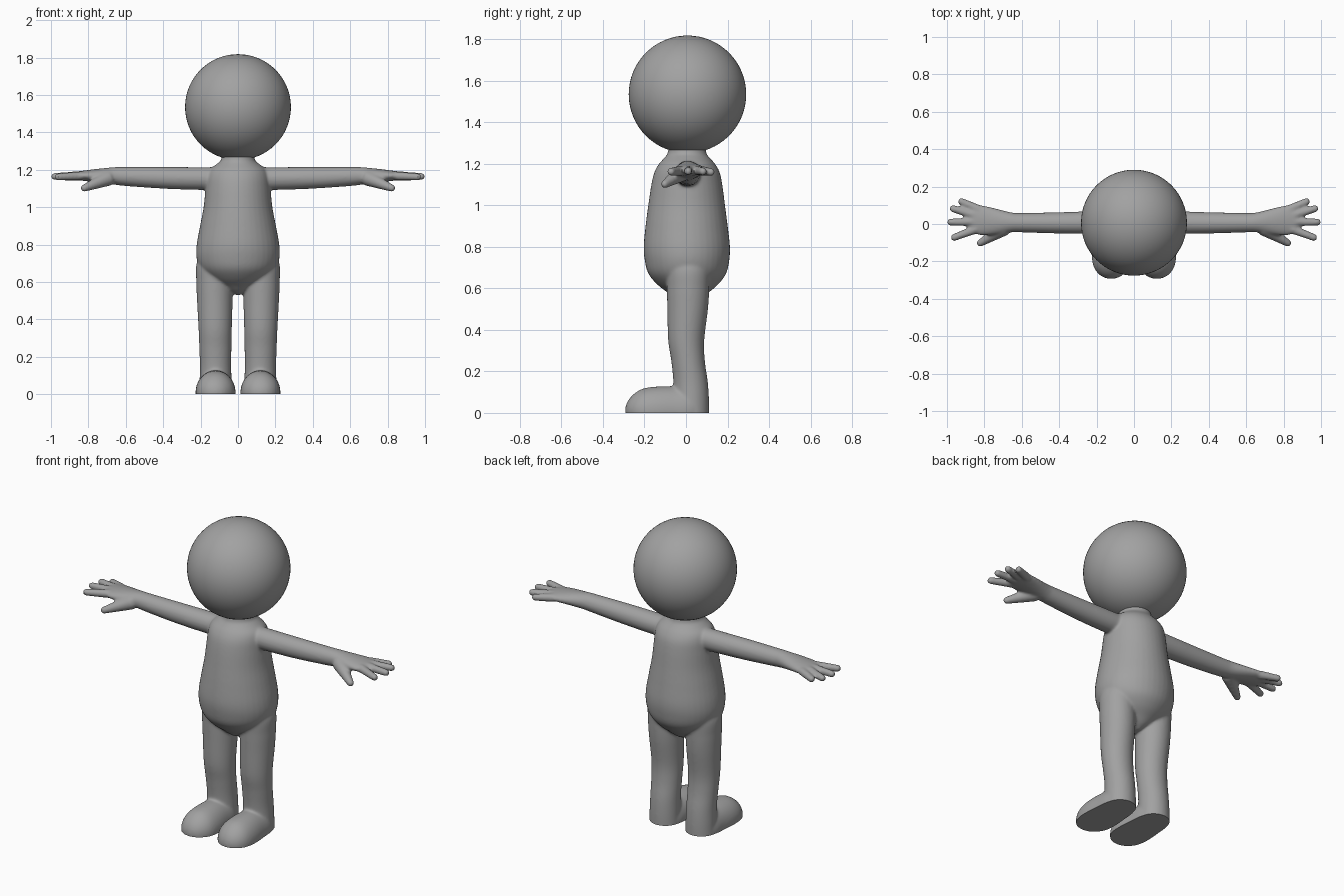
import bpy, bmesh, math
from mathutils import Vector, Matrix

if "Cube" in bpy.data.objects:
    bpy.data.objects.remove(bpy.data.objects["Cube"])

grey = bpy.data.materials.new("plain grey")
grey.diffuse_color = (0.36, 0.36, 0.36, 1)
grey.use_nodes = True
grey.node_tree.nodes["Principled BSDF"].inputs["Base Color"].default_value = grey.diffuse_color


def smooth_rows(rows, steps=6):
    """Catmull-Rom interpolation of section rows."""
    rows = [Vector(r) for r in rows]
    out = []
    for i in range(len(rows) - 1):
        p0, p1 = rows[max(i - 1, 0)], rows[i]
        p2, p3 = rows[i + 1], rows[min(i + 2, len(rows) - 1)]
        for k in range(steps):
            t = k / steps
            out.append(0.5 * (2 * p1 + (p2 - p0) * t + (2 * p0 - 5 * p1 + 4 * p2 - p3) * t * t
                              + (3 * p1 - p0 - 3 * p2 + p3) * t ** 3))
    return out + [rows[-1]]


def loft(bm, axis, rows, n=40):
    """Elliptic loft; row = position on axis, two centre coords, two radii."""
    others = [a for a in range(3) if a != axis]
    rings = []
    for pos, c1, c2, r1, r2 in smooth_rows(rows):
        ring = []
        for k in range(n):
            a = 2 * math.pi * k / n
            co = [0, 0, 0]
            co[axis] = pos
            co[others[0]] = c1 + max(r1, 0.002) * math.cos(a)
            co[others[1]] = c2 + max(r2, 0.002) * math.sin(a)
            ring.append(bm.verts.new(co))
        rings.append(ring)
    for a, b in zip(rings, rings[1:]):
        for k in range(n):
            m = (k + 1) % n
            bm.faces.new((a[k], a[m], b[m], b[k]))
    bm.faces.new(rings[0][::-1])
    bm.faces.new(rings[-1])


def finger(bm, a, b, ra, rb):
    """Tapered finger with a round tip."""
    a, b = Vector(a), Vector(b)
    d = b - a
    turn = d.to_track_quat('Z', 'Y').to_matrix().to_4x4()
    bmesh.ops.create_cone(bm, cap_ends=True, segments=20, radius1=ra, radius2=rb,
                          depth=d.length, matrix=Matrix.Translation((a + b) / 2) @ turn)
    bmesh.ops.create_uvsphere(bm, u_segments=20, v_segments=12, radius=rb,
                              matrix=Matrix.Translation(b))


bm = bmesh.new()

# torso and neck
loft(bm, 2, [
    (0.530, 0, 0.01, 0.01, 0.03), (0.55, 0, 0.01, 0.055, 0.065), (0.58, 0, 0.01, 0.105, 0.10),
    (0.62, 0, 0.008, 0.16, 0.148), (0.67, 0, 0.006, 0.203, 0.187), (0.73, 0, 0.005, 0.222, 0.203),
    (0.80, 0, 0.004, 0.221, 0.208), (0.90, 0, 0.003, 0.203, 0.198), (1.00, 0, 0.003, 0.184, 0.185),
    (1.10, 0, 0.004, 0.174, 0.171), (1.16, 0, 0.005, 0.168, 0.157), (1.20, 0, 0.005, 0.152, 0.135),
    (1.23, 0, 0.005, 0.115, 0.108), (1.25, 0, 0.005, 0.092, 0.094), (1.29, 0, 0.005, 0.085, 0.088)])

# arm and palm
loft(bm, 0, [
    (0.0, 0.01, 1.153, 0.062, 0.061), (0.2, 0.008, 1.153, 0.061, 0.061),
    (0.4, 0.006, 1.157, 0.057, 0.058), (0.6, 0.007, 1.164, 0.052, 0.051),
    (0.66, 0.009, 1.167, 0.054, 0.047), (0.75, 0.014, 1.168, 0.072, 0.037),
    (0.82, 0.02, 1.168, 0.080, 0.028), (0.865, 0.02, 1.167, 0.068, 0.022),
    (0.885, 0.02, 1.167, 0.045, 0.012)])

# fingers and thumb
for a, b in (((0.83, 0.078, 1.166), (0.923, 0.120, 1.160)),
             ((0.85, 0.046, 1.169), (0.968, 0.082, 1.163)),
             ((0.85, 0.012, 1.169), (0.981, 0.010, 1.164)),
             ((0.84, -0.026, 1.167), (0.962, -0.072, 1.162))):
    finger(bm, a, b, 0.024, 0.0195)
finger(bm, (0.69, -0.02, 1.156), (0.822, -0.102, 1.102), 0.042, 0.020)

# leg
loft(bm, 2, [
    (-0.04, 0.120, 0.025, 0.088, 0.086), (0.06, 0.120, 0.025, 0.086, 0.086),
    (0.15, 0.120, 0.022, 0.084, 0.083), (0.25, 0.121, 0.010, 0.086, 0.081),
    (0.35, 0.122, 0.001, 0.089, 0.087), (0.50, 0.124, 0.008, 0.095, 0.098),
    (0.60, 0.126, 0.010, 0.097, 0.102), (0.70, 0.126, 0.010, 0.095, 0.102),
    (0.76, 0.115, 0.010, 0.06, 0.07)])

# foot, reaching below the floor so the sole can be trimmed flat
loft(bm, 1, [
    (-0.293, 0.122, 0.01, 0.01, 0.01), (-0.287, 0.122, 0.01, 0.036, 0.033),
    (-0.27, 0.122, 0.01, 0.064, 0.062), (-0.24, 0.121, 0.01, 0.089, 0.090),
    (-0.20, 0.120, 0.01, 0.103, 0.109), (-0.14, 0.120, 0.01, 0.107, 0.117),
    (-0.06, 0.120, 0.01, 0.101, 0.118), (0.03, 0.120, 0.01, 0.090, 0.11),
    (0.09, 0.120, 0.01, 0.05, 0.07)])

# mirror the limbs and fuse everything into one soft skin
mesh = bpy.data.meshes.new("body_parts")
bm.to_mesh(mesh)
bm.free()
body = bpy.data.objects.new("body", mesh)
bpy.context.collection.objects.link(body)
mirror = body.modifiers.new("mirror", 'MIRROR')
mirror.use_mirror_merge = False
remesh = body.modifiers.new("fuse", 'REMESH')
remesh.mode = 'VOXEL'
remesh.voxel_size = 0.0065
soften = body.modifiers.new("soften", 'SMOOTH')
soften.factor = 0.5
soften.iterations = 14
skin = bpy.data.meshes.new_from_object(body.evaluated_get(bpy.context.evaluated_depsgraph_get()))
body.modifiers.clear()

# flat soles
bm = bmesh.new()
bm.from_mesh(skin)
cut = bmesh.ops.bisect_plane(bm, geom=bm.verts[:] + bm.edges[:] + bm.faces[:],
                             plane_co=(0, 0, 0), plane_no=(0, 0, 1), clear_inner=True)
rim = [e for e in cut["geom_cut"] if isinstance(e, bmesh.types.BMEdge)]
bmesh.ops.holes_fill(bm, edges=rim, sides=0)
bmesh.ops.recalc_face_normals(bm, faces=bm.faces[:])
bm.to_mesh(skin)
bm.free()
body.data = skin

# head
bpy.ops.mesh.primitive_uv_sphere_add(segments=64, ring_count=32, radius=0.283,
                                     location=(0, 0.007, 1.535))
head = bpy.context.object
head.name = "head"

for ob in (body, head):
    ob.data.materials.clear()
    ob.data.materials.append(grey)
    bpy.ops.object.select_all(action='DESELECT')
    ob.select_set(True)
    bpy.context.view_layer.objects.active = ob
    bpy.ops.object.shade_smooth_by_angle(angle=math.radians(40))
